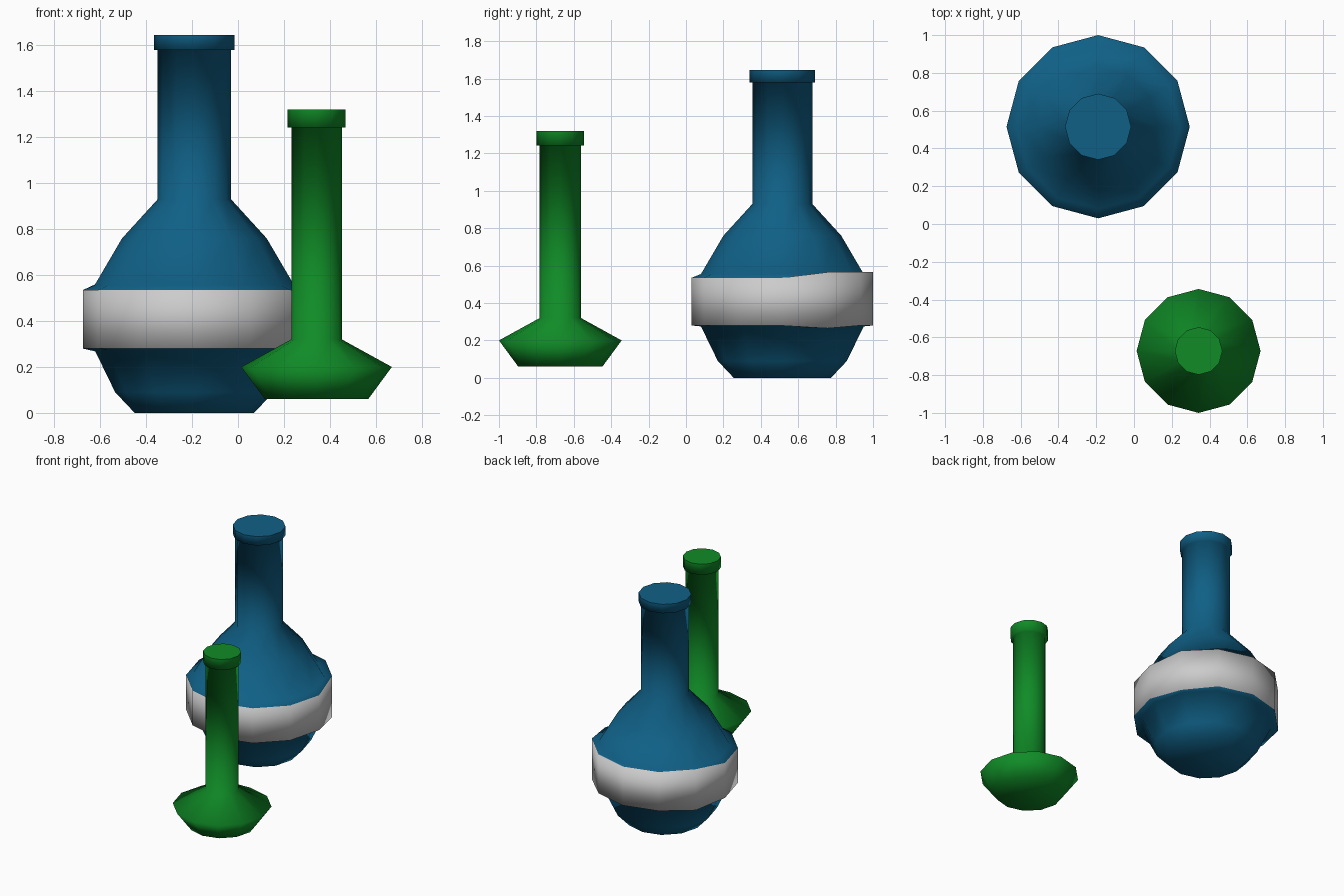
import bpy, bmesh
from math import cos, sin, pi

if "Cube" in bpy.data.objects:
    bpy.data.objects.remove(bpy.data.objects["Cube"])

SIDES = 12


def material(name, color):
    m = bpy.data.materials.new(name)
    m.diffuse_color = color
    m.use_nodes = True
    m.node_tree.nodes["Principled BSDF"].inputs["Base Color"].default_value = m.diffuse_color
    return m


def lathe(name, profile, center, mats, band=None, adjust=None):
    """Revolve (radius, z) points; band = index of the ring using material 1."""
    bm = bmesh.new()
    rings = []
    for k, (r, z) in enumerate(profile):
        ring = []
        for i in range(SIDES):
            a = 2 * pi * i / SIDES
            dz = adjust(k, i) if adjust else 0
            ring.append(bm.verts.new((r * cos(a), r * sin(a), z + dz)))
        rings.append(ring)
    for k, (lo, hi) in enumerate(zip(rings, rings[1:])):
        for i in range(SIDES):
            j = (i + 1) % SIDES
            f = bm.faces.new((lo[i], lo[j], hi[j], hi[i]))
            f.material_index = 1 if k == band else 0
    bm.faces.new(rings[0][::-1])
    top = bm.faces.new(rings[-1])
    for f in bm.faces:
        f.smooth = f is not top
    mesh = bpy.data.meshes.new(name)
    bm.to_mesh(mesh)
    bm.free()
    for m in mats:
        mesh.materials.append(m)
    ob = bpy.data.objects.new(name, mesh)
    ob.location = (*center, 0)
    bpy.context.collection.objects.link(ob)
    return ob


blue = material("blue_glass", (0.005, 0.117, 0.24, 1))
green = material("green_glass", (0.005, 0.26, 0.02, 1))
white = material("white_label", (0.8, 0.8, 0.8, 1))


# The label band is slightly taller on the back of the round flask
def band_shape(k, i):
    if k == 4 and 1 <= i <= 5:
        return 0.03
    if k == 3 and i in (1, 5):
        return -0.015
    return 0


# Round flask with raised label band, long neck and lip
lathe("round_flask", [(0.26, 0), (0.345, 0.09), (0.435, 0.275),
                      (0.485, 0.28), (0.485, 0.535), (0.435, 0.555),
                      (0.315, 0.76), (0.16, 0.93), (0.16, 1.58),
                      (0.175, 1.58), (0.175, 1.645)],
      (-0.19, 0.515), [blue, white], band=3, adjust=band_shape)

# Squat flask with long neck and lip
lathe("long_neck_flask", [(0.225, 0.06), (0.328, 0.2), (0.11, 0.32), (0.11, 1.243),
                          (0.126, 1.243), (0.126, 1.32)],
      (0.342, -0.672), [green])
